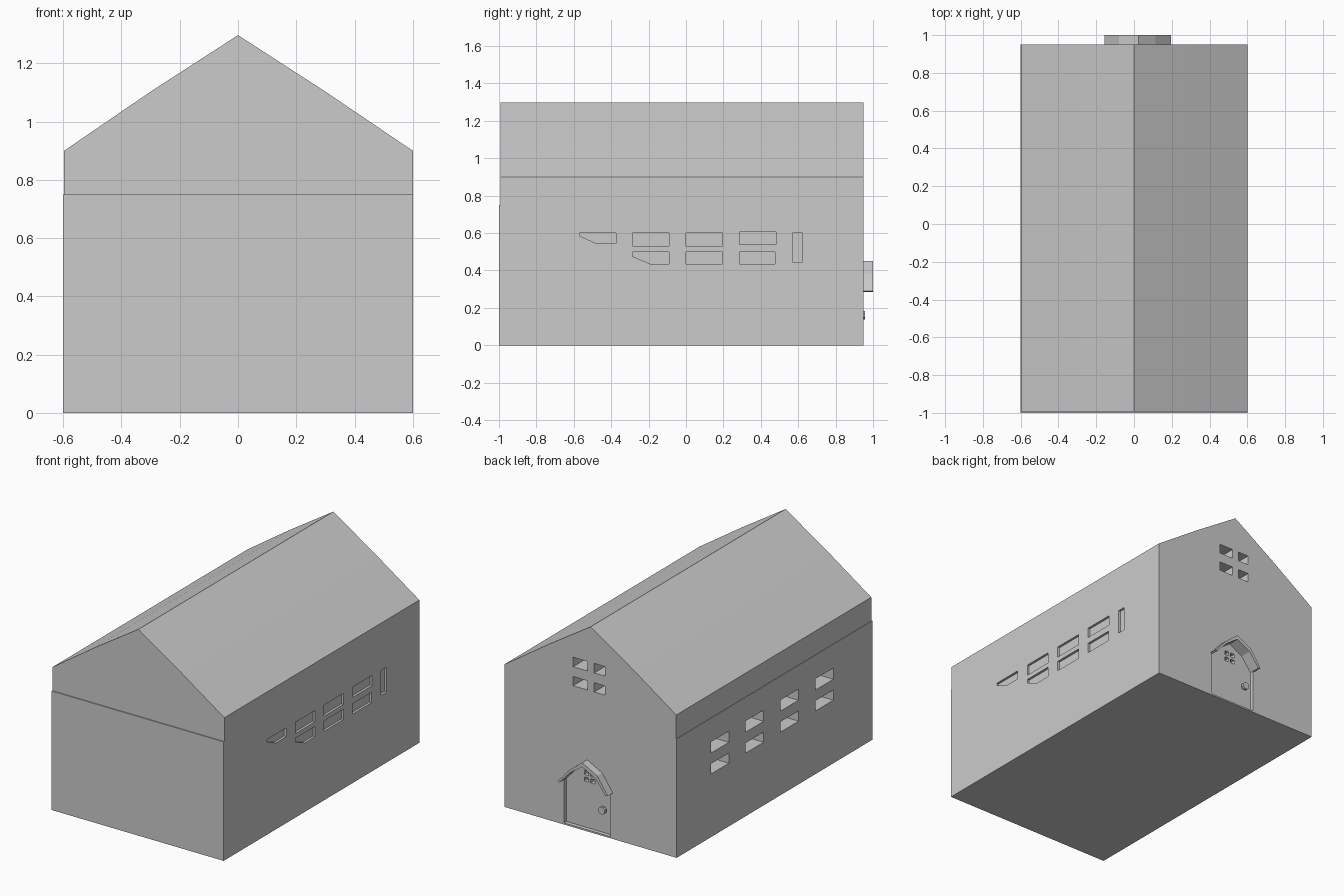
import bpy, bmesh, math
from mathutils import Matrix

if "Cube" in bpy.data.objects:
    bpy.data.objects.remove(bpy.data.objects["Cube"])


def prisms(name, items):
    """One object made of closed prisms: (2D outline, axis, start, end)."""
    bm = bmesh.new()
    for pts, axis, a, b in items:
        def at(p, t):
            return (p[0], t, p[1]) if axis == 'y' else (t, p[0], p[1])
        lo = [bm.verts.new(at(p, a)) for p in pts]
        hi = [bm.verts.new(at(p, b)) for p in pts]
        bm.faces.new(lo)
        bm.faces.new(hi)
        n = len(pts)
        for i in range(n):
            j = (i + 1) % n
            bm.faces.new((lo[i], lo[j], hi[j], hi[i]))
    bmesh.ops.recalc_face_normals(bm, faces=bm.faces)
    me = bpy.data.meshes.new(name)
    bm.to_mesh(me)
    bm.free()
    ob = bpy.data.objects.new(name, me)
    bpy.context.collection.objects.link(ob)
    return ob


def rect(u0, u1, v0, v1):
    return [(u0, v0), (u1, v0), (u1, v1), (u0, v1)]


def cut(ob, items):
    """Subtract prisms from an object."""
    cutter = prisms(ob.name + "_cutter", items)
    cutter.hide_render = True
    cutter.hide_viewport = False
    cutter.display_type = 'WIRE'
    m = ob.modifiers.new("openings", 'BOOLEAN')
    m.object = cutter
    m.solver = 'EXACT'
    # bake the result and drop the helper
    dg = bpy.context.evaluated_depsgraph_get()
    me = bpy.data.meshes.new_from_object(ob.evaluated_get(dg))
    ob.modifiers.clear()
    ob.data = me
    bpy.data.objects.remove(cutter)


# house body, with a slim ledge on the left wall
house = prisms("house", [([(-.6, 0), (.6, 0), (.6, .9), (.3, 1.103), (0, 1.297),
                           (-.3, 1.103), (-.597, .9), (-.597, .75), (-.6, .75)],
                          'y', -1, .95)])

# ledge on the front wall
cuts = [(rect(-.7, .7, .75, 1.4), 'y', -1.05, -.993)]

# left windows: four columns of two
for i in range(4):
    y = .43 - .347 * i
    for z0, z1 in ((.53, .6), (.398, .462)):
        cuts.append((rect(y, y + .18, z0, z1), 'x', -.65, -.45))

# back gable window: four panes
for x0, x1 in ((.022, .122), (-.1, -.025)):
    for z0, z1 in ((1.012, 1.072), (.892, .95)):
        cuts.append((rect(x0, x1, z0, z1), 'y', .8, 1.0))

# shallow recesses on the right wall
panels = [rect(0, .195, .53, .6), rect(0, .195, .435, .5),
          rect(-.285, -.09, .53, .6), rect(.285, .48, .54, .605),
          rect(.285, .475, .435, .5), rect(.57, .622, .445, .6),
          [(-.57, .6), (-.375, .6), (-.375, .545), (-.48, .545), (-.57, .585)],
          [(-.285, .5), (-.09, .5), (-.09, .435), (-.19, .435), (-.285, .475)]]
cuts += [(p, 'x', .585, .65) for p in panels]

# door opening
arch = [(-.14, .01), (.185, .01), (.185, .285), (.11, .365),
        (.025, .425), (-.07, .375), (-.14, .285)]
cuts.append((arch, 'y', .88, 1.0))
cut(house, cuts)

# door leaf with four small panes
door = prisms("door", [(arch, 'y', .88, .925)])
cut(door, [(rect(x, x + .03, z, z + .026), 'y', .895, .95)
           for x in (.032, -.012) for z in (.34, .298)])

# canopy over the door
outer = [(.195, .29), (.115, .38), (.025, .452), (-.08, .397), (-.155, .29)]
inner = [(-.138, .285), (-.07, .375), (.025, .425), (.11, .365), (.183, .285)]
prisms("door_canopy", [(outer + inner, 'y', .935, 1.0)])

# door knob: stem and cap
for name, r, y0, y1 in (("knob_stem", .012, .92, .942), ("knob_cap", .024, .94, .957)):
    ring = [(-.08 + r * math.cos(math.tau * (k + .5) / 8),
             .16 + r * math.sin(math.tau * (k + .5) / 8)) for k in range(8)]
    prisms(name, [(ring, 'y', y0, y1)])
